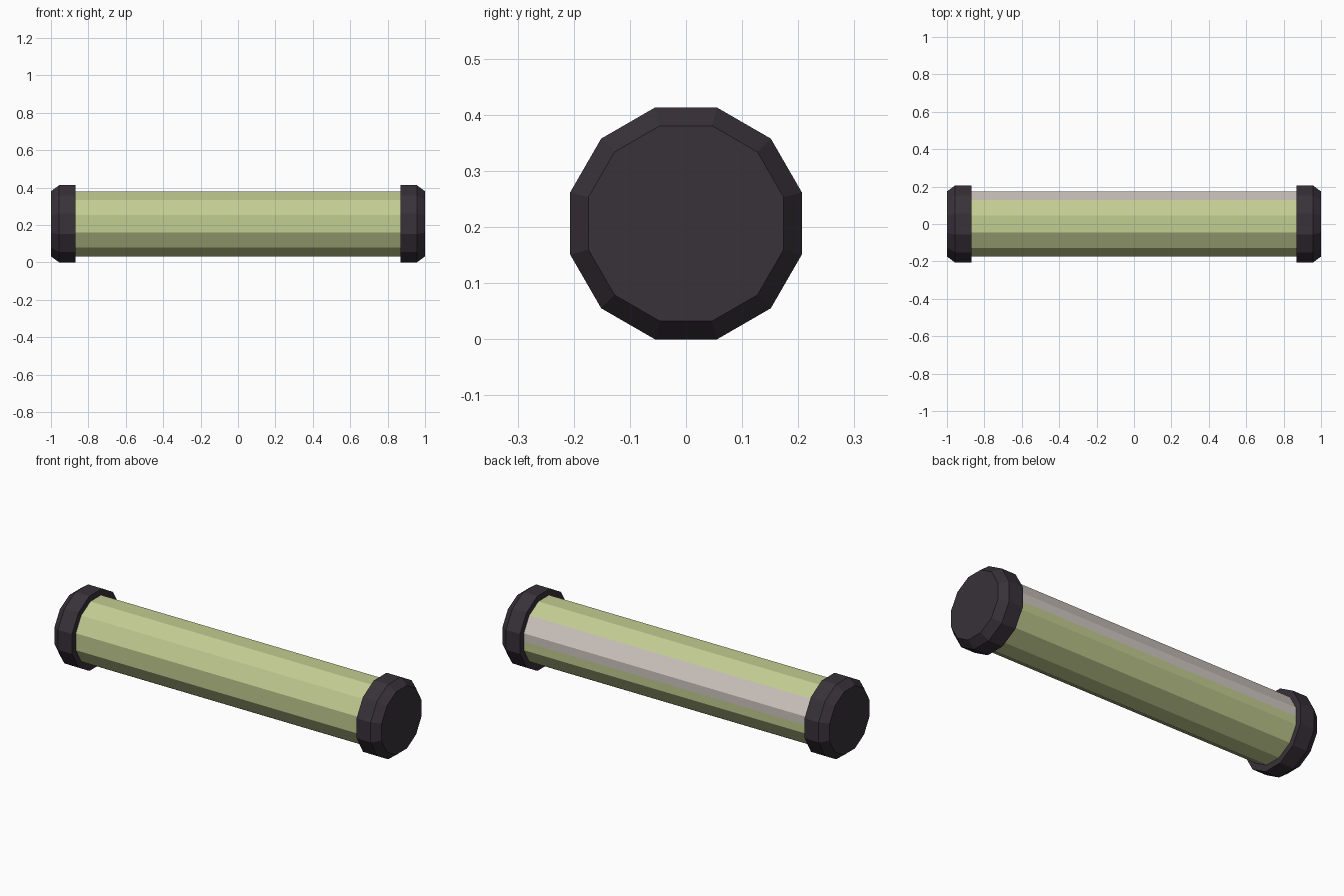
import bpy, bmesh, math
from mathutils import Vector

if "Cube" in bpy.data.objects:
    bpy.data.objects.remove(bpy.data.objects["Cube"])

SIDES = 12
APO_CAP, APO_TUBE = 0.2065, 0.174   # flat-to-centre distances
ZC = APO_CAP                        # axis height


def material(name, col):
    m = bpy.data.materials.new(name)
    m.diffuse_color = (*col, 1)
    m.use_nodes = True
    m.node_tree.nodes["Principled BSDF"].inputs["Base Color"].default_value = m.diffuse_color
    return m


green = material("pale green", (0.54, 0.61, 0.285))
grey = material("warm grey", (0.64, 0.58, 0.54))
dark = material("dark plum", (0.040, 0.031, 0.041))


def lathe(name, profile, mats, cap_ends=True):
    """Twelve-sided body around the x axis from (x, apothem) points."""
    bm = bmesh.new()
    rings = []
    for x, apo in profile:
        r = apo / math.cos(math.pi / SIDES)
        ring = []
        for i in range(SIDES):
            a = 2 * math.pi * (i + 0.5) / SIDES
            ring.append(bm.verts.new((x, r * math.cos(a), ZC + r * math.sin(a))))
        rings.append(ring)
    for a, b in zip(rings, rings[1:]):
        for i in range(SIDES):
            j = (i + 1) % SIDES
            bm.faces.new((a[i], a[j], b[j], b[i]))
    if cap_ends:
        bm.faces.new(rings[0])
        bm.faces.new(rings[-1])
    bmesh.ops.recalc_face_normals(bm, faces=bm.faces)
    me = bpy.data.meshes.new(name)
    for m in mats:
        me.materials.append(m)
    bm.to_mesh(me)
    bm.free()
    ob = bpy.data.objects.new(name, me)
    bpy.context.collection.objects.link(ob)
    return ob


# Tube, with a grey strip along the upper back
tube = lathe("tube", [(-0.9, APO_TUBE), (0.9, APO_TUBE)], [green, grey])
bm = bmesh.new()
bm.from_mesh(tube.data)
back = [f for f in bm.faces if f.normal.y > 0.9]
geom = back + list({e for f in back for e in f.edges})
bmesh.ops.bisect_plane(bm, geom=geom, plane_co=Vector((0, 0, ZC)),
                       plane_no=Vector((0, 0, 1)))
for f in bm.faces:
    c = f.calc_center_median()
    f.material_index = int(f.normal.y > 0.7 and c.z > ZC + 0.005)
bm.to_mesh(tube.data)
bm.free()

# Chamfered end caps
for side, s in (("left", -1), ("right", 1)):
    lathe(side + "_end_cap",
          [(s * 0.87, APO_CAP), (s * 0.956, APO_CAP), (s * 1.0, APO_TUBE)], [dark])
